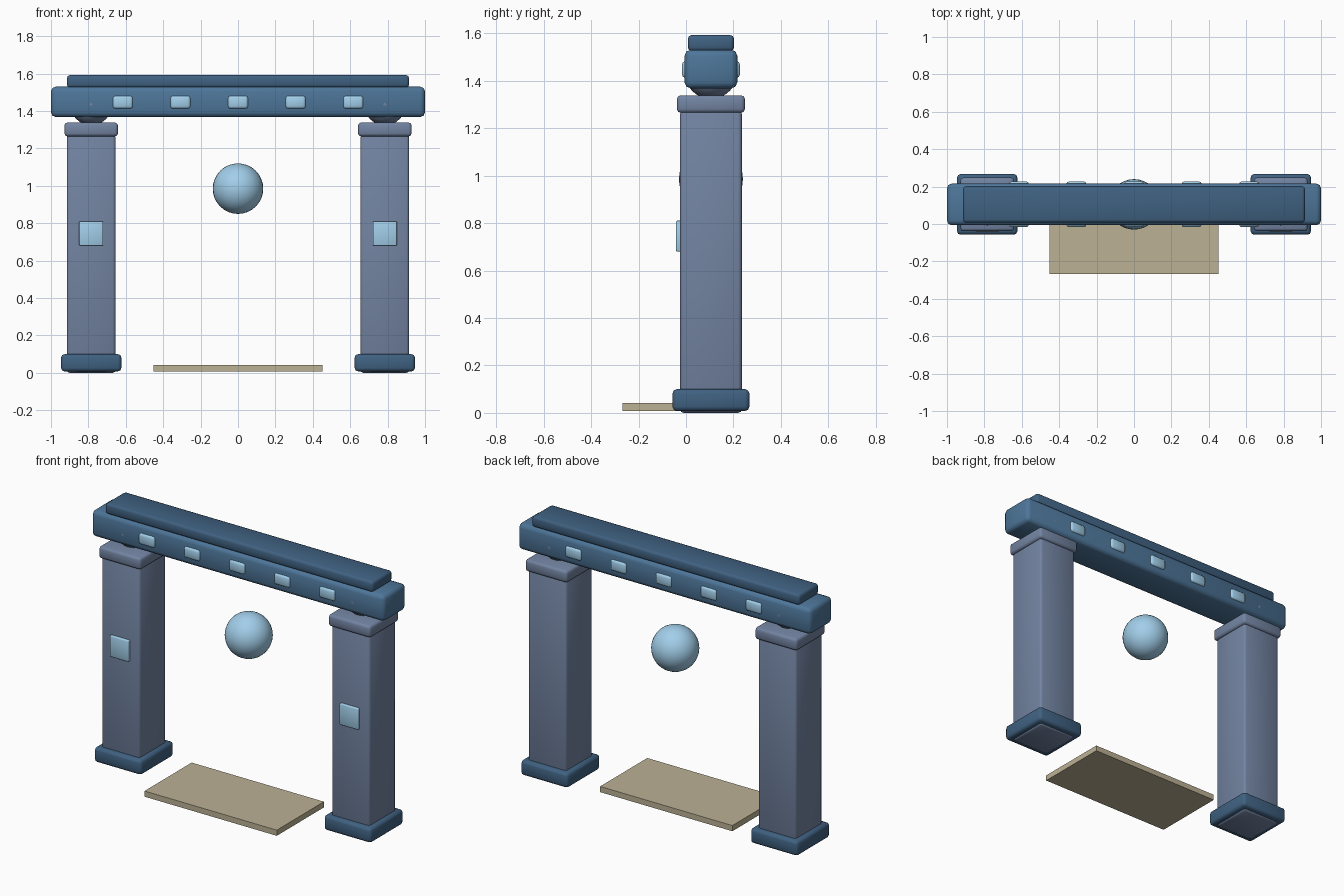
import bpy

if "Cube" in bpy.data.objects:
    bpy.data.objects.remove(bpy.data.objects["Cube"])


def material(name, rgb):
    m = bpy.data.materials.new(name)
    m.diffuse_color = (*rgb, 1)
    m.use_nodes = True
    m.node_tree.nodes["Principled BSDF"].inputs["Base Color"].default_value = m.diffuse_color
    return m


STONE = material("stone_blue", (0.17, 0.23, 0.36))
BEAM = material("beam_blue", (0.075, 0.18, 0.32))
DARK = material("dark_blue", (0.05, 0.12, 0.22))
GLOW = material("pale_blue", (0.36, 0.62, 0.82))
SAND = material("sand", (0.50, 0.44, 0.30))
CY = 0.105  # depth centre of the gate


def box(name, x, y, z, mat, bevel=0.0, segments=2):
    """Box from (min, max) ranges, with rounded, smooth-shaded edges."""
    lo, hi = zip(x, y, z)
    bpy.ops.mesh.primitive_cube_add(size=1, location=[(a + b) / 2 for a, b in zip(lo, hi)])
    ob = bpy.context.object
    ob.name = name
    ob.scale = [b - a for a, b in zip(lo, hi)]
    bpy.ops.object.transform_apply(location=False, rotation=False, scale=True)
    ob.data.materials.append(mat)
    if bevel:
        mod = ob.modifiers.new("Bevel", 'BEVEL')
        mod.width = bevel
        mod.segments = segments
        bpy.ops.object.modifier_apply(modifier=mod.name)
        bpy.ops.object.shade_smooth()
    return ob


def ball(name, loc, radius, mat):
    bpy.ops.mesh.primitive_uv_sphere_add(segments=32, ring_count=16, radius=radius, location=loc)
    ob = bpy.context.object
    ob.name = name
    ob.data.materials.append(mat)
    bpy.ops.object.shade_smooth()
    return ob


def span(c, half):
    return (c - half, c + half)


# Two columns: base, shaft, cap, ball joint and front panel
for side, cx in (("left", -0.785), ("right", 0.785)):
    box(side + "_base", span(cx, 0.161), span(CY, 0.162), (0.008, 0.10), DARK, 0.018)
    box(side + "_shaft", span(cx, 0.13), span(CY, 0.13), (0.0, 1.275), STONE, 0.015)
    box(side + "_cap", span(cx, 0.143), span(CY, 0.143), (1.265, 1.338), STONE, 0.015)
    ball(side + "_joint", (cx, CY, 1.436), 0.112, STONE)
    box(side + "_panel", span(cx, 0.064), (-0.042, -0.01), (0.68, 0.81), GLOW, 0.005)

# Lintel and the slab on top of it
box("lintel", (-1.0, 1.0), span(CY, 0.111), (1.368, 1.53), BEAM, 0.025)
box("top_slab", (-0.914, 0.914), span(CY, 0.097), (1.525, 1.592), DARK, 0.015)

# Lintel studs run through to the back
for i in range(5):
    box(f"lintel_stud_{i + 1}", span((i - 2) * 0.308, 0.054), span(CY, 0.122),
        (1.412, 1.482), GLOW, 0.014)

# Floating orb and threshold plate
ball("floating_orb", (0, CY, 0.985), 0.135, GLOW)
box("threshold_plate", (-0.452, 0.452), (-0.267, 0.193), (0.007, 0.042), SAND)
